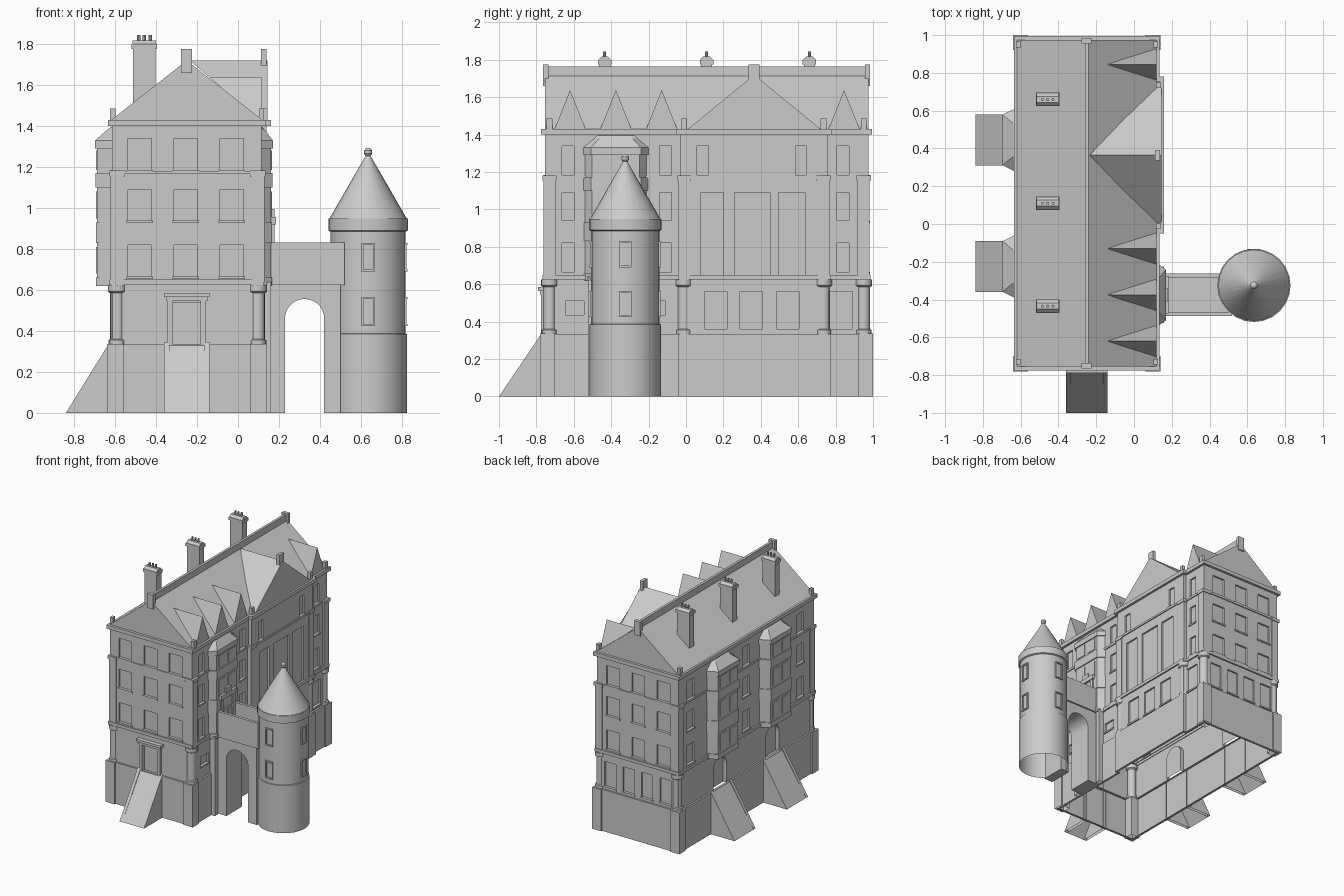
import bpy, bmesh, math

if "Cube" in bpy.data.objects:
    bpy.data.objects.remove(bpy.data.objects["Cube"])

def mesh(name, verts, faces, smooth=False):
    me = bpy.data.meshes.new(name)
    me.from_pydata(verts, [], faces)
    bm = bmesh.new(); bm.from_mesh(me)
    bmesh.ops.recalc_face_normals(bm, faces=bm.faces)
    bm.to_mesh(me); bm.free()
    ob = bpy.data.objects.new(name, me)
    bpy.context.collection.objects.link(ob)
    if smooth:
        bpy.ops.object.select_all(action='DESELECT')
        ob.select_set(True)
        bpy.context.view_layer.objects.active = ob
        bpy.ops.object.shade_smooth_by_angle()
    return ob

def boxes(name, items):
    """Many boxes (x0,x1,y0,y1,z0,z1) in one object; no face on the ground."""
    V, F = [], []
    for x0, x1, y0, y1, z0, z1 in items:
        b = len(V)
        V += [(x, y, z) for z in (z0, z1) for x, y in ((x0, y0), (x1, y0), (x1, y1), (x0, y1))]
        q = [(4, 5, 6, 7)] + [(i, (i + 1) % 4, (i + 1) % 4 + 4, i + 4) for i in range(4)]
        if z0 > 0:
            q.append((3, 2, 1, 0))
        F += [tuple(b + i for i in f) for f in q]
    return mesh(name, V, F)

def prism(name, pts, axis, a, b, caps=True):
    put = {'x': lambda p, t: (t, p[0], p[1]), 'y': lambda p, t: (p[0], t, p[1]),
           'z': lambda p, t: (p[0], p[1], t)}[axis]
    n = len(pts)
    F = [(i, (i + 1) % n, (i + 1) % n + n, i + n) for i in range(n)]
    if caps:
        F += [tuple(range(n))[::-1], tuple(range(n, 2 * n))]
    return mesh(name, [put(p, a) for p in pts] + [put(p, b) for p in pts], F)

def lathe(name, prof, cx, cy, n=24):
    V = [(cx + r * math.cos(2 * math.pi * i / n), cy + r * math.sin(2 * math.pi * i / n), z)
         for r, z in prof for i in range(n)]
    F = [(k * n + i, k * n + (i + 1) % n, (k + 1) * n + (i + 1) % n, (k + 1) * n + i)
         for k in range(len(prof) - 1) for i in range(n)]
    return mesh(name, V, F, True)

XL, XR, XB, YF, YB = -.615, .115, .14, -.755, .975   # wall planes, XB = bay front

def plan(g):
    return [(XL - g, YF - g), (XR + g, YF - g), (XR + g, -.03 - g), (XB + g, -.03 - g),
            (XB + g, .76 + g), (XR + g, .76 + g), (XR + g, YB + g), (XL - g, YB + g)]

def band(name, z0, z1, g):
    o, i = plan(g), plan(-.005)
    V = [(*p, z) for loop, z in ((i, z0), (o, z0), (o, z1), (i, z1)) for p in loop]
    F = [(k * 8 + j, k * 8 + (j + 1) % 8, k * 8 + 8 + (j + 1) % 8, k * 8 + 8 + j)
         for k in range(3) for j in range(8)]
    mesh(name, V, F)

# main walls, with every window cut as a shallow recess
walls = prism('main_walls', plan(0), 'z', .33, 1.42)
rows = [(.665, .82), (.94, 1.09), (1.185, 1.34)]
wins = []
for z0, z1 in rows:
    for f in 'FB':
        wins += [(f, u, .115, z0, z1) for u in (-.48, -.255, -.03)]
    wins += [('R', u, .065, z0, z1) for u in (-.63, -.11, .84)]
    wins += [('L', u, .09, z0, z1) for u in (.82, .11, -.58)]
wins += [('R', u, .06, *rows[2]) for u in (.09, .615)]
wins += [('R', u, w, .64, 1.09) for u, w in ((.14, .12), (.355, .19), (.565, .14))]
wins += [('R', u, .12, .36, .56) for u in (.16, .35, .545, .83)]
wins += [('R', u, .1, .435, .51) for u in (-.595, -.16)]
wins += [('B', u, .1, .36, .56) for u in (-.5, -.335, -.17, -.005)]
wins += [('F', -.25, .14, .32, .54)]

def slab(f, u, w, z0, z1, a, b):
    """Box on wall f, reaching from a to b outward from the wall plane."""
    if f == 'F': return (u - w / 2, u + w / 2, YF - b, YF - a, z0, z1)
    if f == 'B': return (u - w / 2, u + w / 2, YB + a, YB + b, z0, z1)
    if f == 'L': return (XL - b, XL - a, u - w / 2, u + w / 2, z0, z1)
    x = XB if -.03 < u < .76 else XR
    return (x + a, x + b, u - w / 2, u + w / 2, z0, z1)

def arch(c, r, z0, zs, n=10):
    return [(c - r, z0)] + [(c - r * math.cos(math.pi * i / n), zs + r * math.sin(math.pi * i / n))
                            for i in range(n + 1)] + [(c + r, z0)]

cutters = [boxes('window_cutter', [slab(*w, -.014, .02) for w in wins])]
cutters += [prism('door_cutter', arch(y, .085, .3, .49), 'x', XL - .03, XL + .03) for y in (.445, -.225)]
bpy.context.view_layer.objects.active = walls
for c in cutters:
    c.hide_render = True
    m = walls.modifiers.new('cut', 'BOOLEAN')
    m.operation, m.object, m.solver = 'DIFFERENCE', c, 'EXACT'
    bpy.ops.object.modifier_apply(modifier=m.name)
    bpy.data.objects.remove(c)
bm = bmesh.new(); bm.from_mesh(walls.data)       # open top and bottom
bmesh.ops.delete(bm, geom=[f for f in bm.faces if abs(f.normal.z) > .9 and
                           (f.calc_center_median().z < .331 or f.calc_center_median().z > 1.415)], context='FACES')
bm.to_mesh(walls.data); bm.free()
boxes('window_sills', [slab(f, u, w + .015, z0 - .012, z0, -.005, .008) for f, u, w, z0, z1 in wins if z0 > .35])

# plinth, string courses and cornice
band('plinth', 0, .335, .014)
band('lower_string', .625, .65, .012)
band('upper_string', 1.165, 1.18, .008)
band('cornice', 1.4, 1.43, .02)
corners = [(x, y) for x in (XL, XR) for y in (YF, YB)]
bays = [(XB - .01, -.01), (XB - .01, .735)]
boxes('corner_plinths', [(x - .025 if x < 0 else x - .055, x + .055 if x < 0 else x + .025,
                          y - .025 if y < 0 else y - .055, y + .055 if y < 0 else y + .025, 0, .336)
                         for x, y in corners])
for x, y in corners + bays:
    cx = x + (.025 if x < 0 else -.018)
    cy = y + (.025 if y < -.5 else -.025 if y > .9 else 0)
    lathe('corner_column', [(.042, .335), (.042, .355), (.034, .36), (.034, .585), (.045, .592), (.045, .625)], cx, cy, 16)
    boxes('pilaster_and_post', [(cx - .032, cx + .032, cy - .032, cy + .032, .64, 1.16),
                                (cx - .038, cx + .038, cy - .038, cy + .038, 1.155, 1.182),
                                (cx - .034, cx - .008, cy - .015, cy + .015, 1.42, 1.485) if x < 0 else
                                (cx + .005, cx + .031, cy - .015, cy + .015, 1.42, 1.485)])

# main roof with ridge crest and end posts
mesh('main_roof', [(x, y, z) for y in (YF, YB) for x, z in ((-.625, 1.425), (-.25, 1.72), (.125, 1.425))],
     [(0, 1, 4, 3), (1, 2, 5, 4), (0, 1, 2), (3, 4, 5)])
boxes('ridge_crest', [(-.26, -.24, YF, YB, 1.69, 1.765)])
boxes('ridge_posts', [(-.278, -.224, y - .014, y + .014, 1.66, 1.775) for y in (YF + .005, YB - .005)])

def gable(name, yc, h, z1, xf, xb):
    mesh(name, [(xf, yc - h, 1.425), (xf, yc + h, 1.425), (xf, yc, z1), (xb, yc, z1),
                (.11, yc - h, 1.425), (.11, yc + h, 1.425)],
         [(0, 1, 2), (0, 2, 3, 4), (1, 5, 3, 2)])

for y in (-.62, -.375, -.13, .845):
    gable('dormer', y, .085, 1.638, .118, -.14)
gable('cross_gable', .365, .36, 1.72, .145, -.235)
boxes('cross_gable_post', [(.112, .138, .335, .392, 1.68, 1.775)])

# chimneys with flared caps and pots
for y in (.66, .11, -.435):
    boxes('chimney', [(-.513, -.402, y - .03, y + .03, 1.5, 1.775), (-.52, -.395, y - .036, y + .036, 1.775, 1.8)])
    prism('chimney_cap', [(y - .034, 1.8), (y + .034, 1.8), (y + .016, 1.818), (y - .016, 1.818)], 'x', -.515, -.4)
    for i in (-1, 0, 1):
        lathe('chimney_pot', [(.008, 1.81), (.008, 1.845), (.005, 1.845), (.005, 1.82)], -.457 + i * .028, y, 8)

# oriel bays lofted from half-hexagon rings
def oriel(name, wx, s, yc, d):
    prof = []
    for z0, z1, g in ((.62, .66, .006), (.66, .83, 0), (.83, .93, .006), (.93, 1.1, 0), (1.1, 1.17, .008),
                      (1.17, 1.29, 0), (1.29, 1.33, .009)):
        prof += [(z0, .165 + g, d + g), (z1, .165 + g, d + g)]
    prof += [(1.38, .115, d * .35), (1.395, .1, .005)]
    V = [p for z, h, e in prof for p in ((wx, yc - h, z), (wx + s * e, yc - h * .77, z),
                                         (wx + s * e, yc + h * .77, z), (wx, yc + h, z))]
    F = [(k * 4 + i, k * 4 + i + 1, k * 4 + i + 5, k * 4 + i + 4) for k in range(len(prof) - 1) for i in range(3)]
    mesh(name, V, F + [(0, 1, 2, 3)])
    x = sorted((wx + s * (d - .01), wx + s * (d + .005)))
    boxes(name + '_windows', [(*x, yc + o - .042, yc + o + .042, z0, z1) for o in (-.06, .06)
                              for z0, z1 in ((.68, .81), (.95, 1.08), (1.185, 1.28))])

oriel('left_oriel_back', XL, -1, .445, .073)
oriel('left_oriel_front', XL, -1, -.225, .073)
oriel('right_oriel', XR, 1, -.375, .046)

# entrance ramps between cheek walls
def wedge(name, axis, far, near, a, b):
    for p, q, dz in ((a, a + .025, .012), (a + .025, b - .025, 0), (b - .025, b, .012)):
        pts = [(far, 0), (near, .335 + dz), (near, 0)]
        t = 1 if axis == 'y' else 0
        V = [(p0, w, z) if axis == 'x' else (w, p0, z) for w in (p, q) for p0, z in pts]
        mesh(name, V, [(0, 1, 4, 3), (0, 1, 2), (3, 4, 5)])

wedge('left_ramp', 'x', -.84, -.625, .31, .58)
wedge('left_ramp', 'x', -.84, -.625, -.36, -.09)
wedge('front_ramp', 'y', -1, -.765, -.36, -.14)
boxes('front_door_surround', [(-.345, -.318, -.775, -.75, .335, .545), (-.182, -.155, -.775, -.75, .335, .545),
                              (-.35, -.15, -.78, -.75, .545, .565), (-.36, -.14, -.79, -.75, .565, .585)])

# bridge on an arch, with parapets and the portal at its end
prism('bridge_arch', [(.12, 0)] + arch(.325, .096, 0, .46, 14) + [(.5, 0), (.5, .64), (.12, .64)], 'y', -.475, -.275)
boxes('bridge_parapets', [(.12, .52, y, y + .022, .625, .832) for y in (-.487, -.285)])
for y0, y1 in ((-.525, -.485), (-.265, -.225)):
    boxes('bridge_buttress', [(.11, .16, y0, y1, 0, .64)])
boxes('bridge_portal', [(.15, .178, -.465, -.435, .64, .92), (.15, .178, -.315, -.285, .64, .92),
                        (.15, .185, -.475, -.275, .92, .955), (.15, .178, -.41, -.34, .955, .995)])

# round tower with conical roof and finial
TX, TY = .635, -.325
lathe('tower', [(.19, 0), (.19, .385), (.183, .387), (.183, .885), (.194, .89), (.194, .95), (.188, .95),
                (.012, 1.255), (.02, 1.265), (.02, 1.28), (.01, 1.292), (0.0005, 1.295)], TX, TY)
items = []
for z0, z1 in ((.425, .565), (.69, .83)):
    for u0, u1, a, b, r in ((-.033, .033, z0, z0 + .01, .192), (-.033, .033, z1 - .01, z1, .192),
                            (-.033, -.023, z0, z1, .188), (.023, .033, z0, z1, .188)):
        items += [(TX + u0, TX + u1, TY - r, TY - .17, a, b), (TX + u0, TX + u1, TY + .17, TY + r, a, b),
                  (TX + .17, TX + r, TY + u0, TY + u1, a, b)]
boxes('tower_windows', items)
